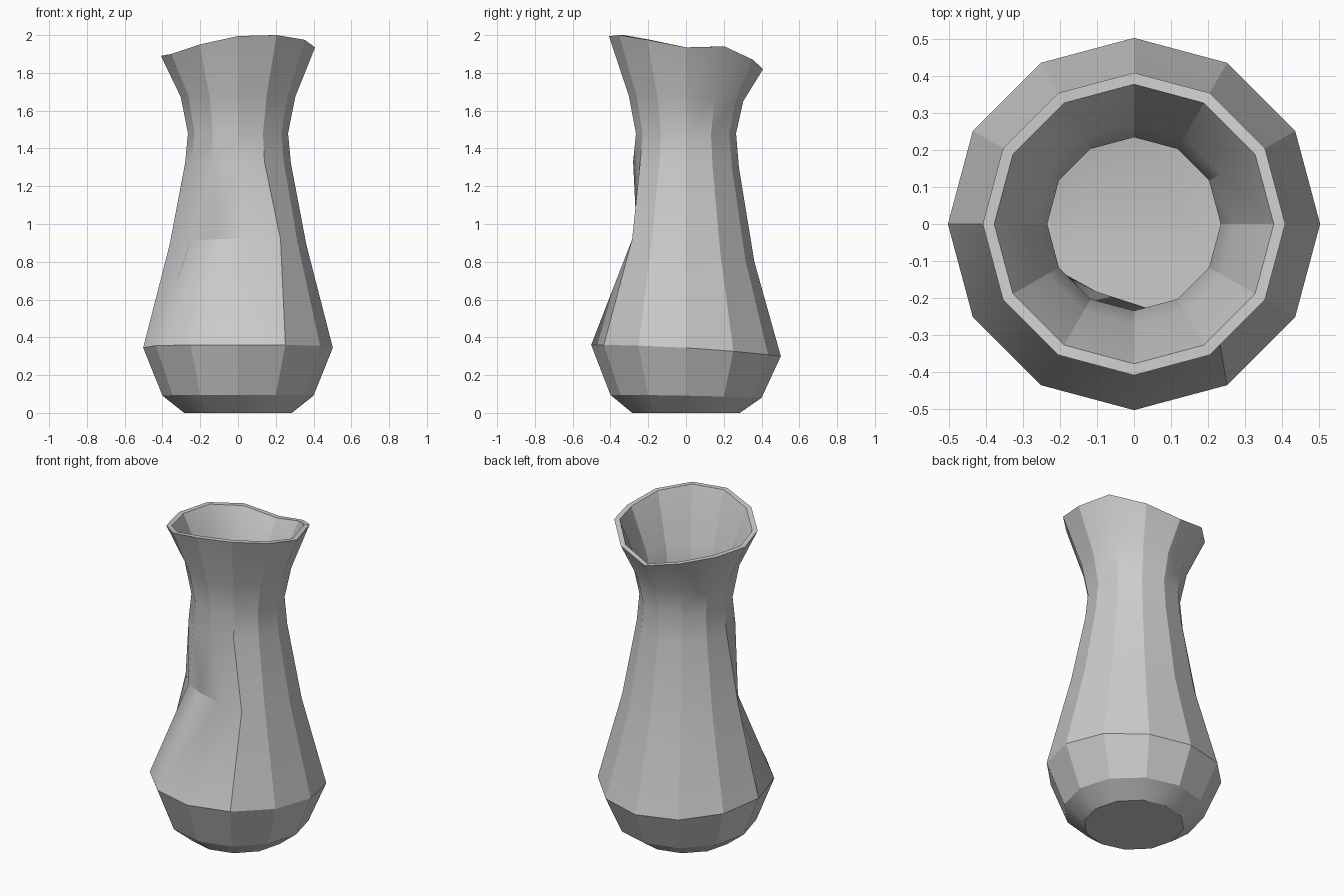
import bpy, bmesh
from math import sin, cos, radians, hypot, atan2

if "Cube" in bpy.data.objects:
    bpy.data.objects.remove(bpy.data.objects["Cube"])

SIDES = 12
WALL = 0.031
# profile: radius, height at the front, how far the back sinks
PROFILE = [(0.285, 0.0, 0.0), (0.40, 0.095, 0.015), (0.502, 0.36, 0.06),
           (0.362, 0.92, 0.12), (0.28, 1.33, 0.03), (0.265, 1.48, 0.0),
           (0.303, 1.68, 0.03), (0.408, 2.0, 0.0)]
# uneven rim heights, every 30 degrees starting from +x
RIM = [1.935, 1.94, 1.87, 1.82, 1.865, 1.89,
       1.89, 1.90, 1.95, 1.995, 2.0, 1.975]
# hand-pressed dent in the belly: side index -> position
DENT = {7: (-0.25, -0.13), 8: (-0.115, -0.21), 9: (0.05, -0.26), 10: (0.225, -0.285)}


def point(ring, side, inset):
    r, z, sink = PROFILE[ring]
    a = radians(side * 360 / SIDES)
    z -= sink * ((1 + sin(a)) / 2) ** 2
    x, y = r * cos(a), r * sin(a)
    if ring == 3 and side in DENT:
        x, y = DENT[side]
    if ring == len(PROFILE) - 1:
        z = RIM[side]
    k = 1 - inset / hypot(x, y)
    if ring == 0:
        z += inset
    return x * k, y * k, z


bm = bmesh.new()
# outer wall upward, then inner wall downward
order = [(i, 0) for i in range(len(PROFILE))] + [(i, WALL) for i in reversed(range(len(PROFILE)))]
rings = [[bm.verts.new(point(i, s, inset)) for s in range(SIDES)] for i, inset in order]
for lo, hi in zip(rings, rings[1:]):
    for s in range(SIDES):
        t = (s + 1) % SIDES
        bm.faces.new((lo[s], lo[t], hi[t], hi[s]))
# underside and inner floor
bm.faces.new(rings[0][::-1])
bm.faces.new(rings[-1])
bmesh.ops.recalc_face_normals(bm, faces=bm.faces[:])

mesh = bpy.data.meshes.new("vase")
bm.to_mesh(mesh)
bm.free()
vase = bpy.data.objects.new("vase", mesh)
bpy.context.collection.objects.link(vase)
bpy.context.view_layer.objects.active = vase
vase.select_set(True)
bpy.ops.object.shade_smooth_by_angle(angle=radians(26))
